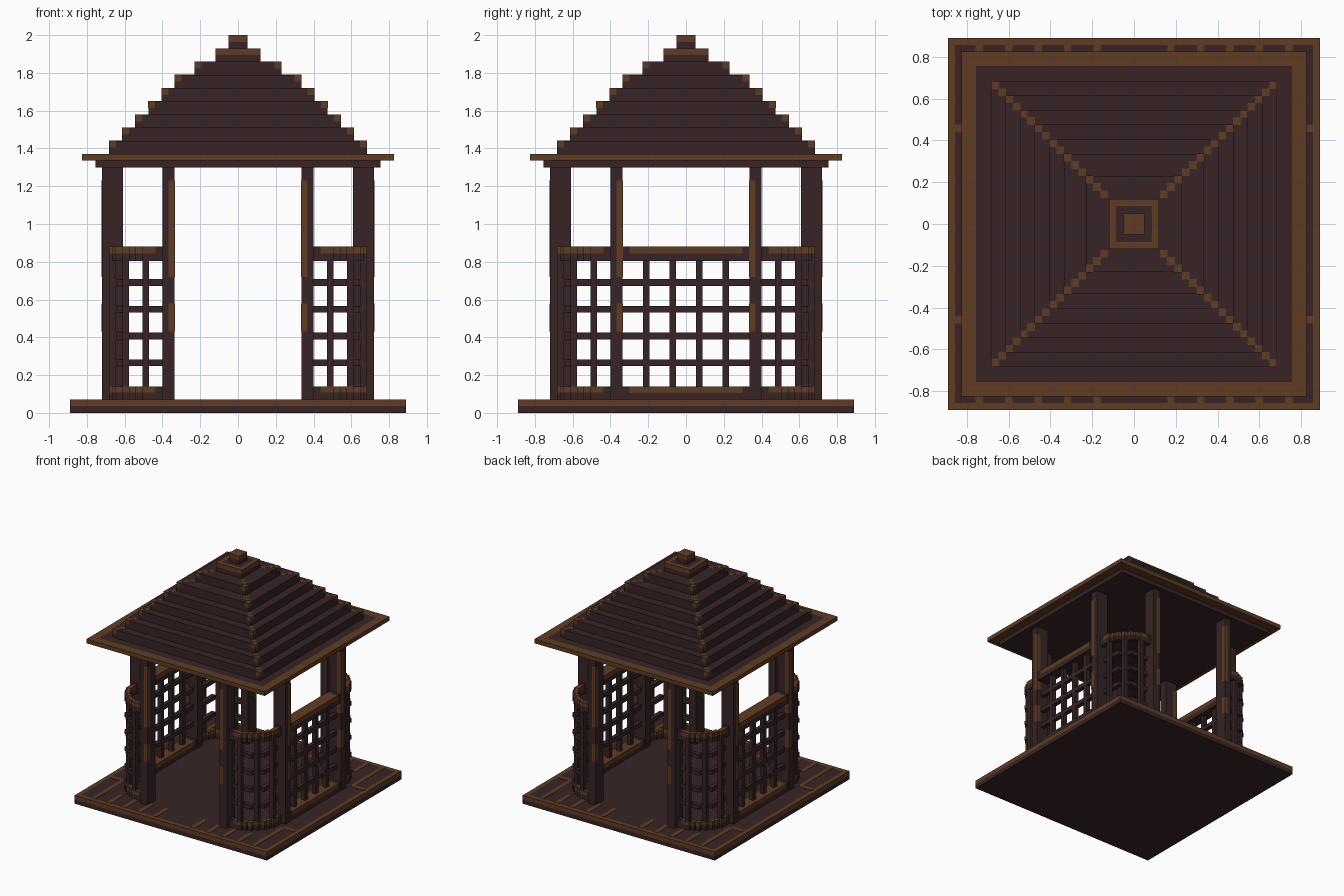
import bpy
import bmesh
from mathutils import Matrix, Vector

if "Cube" in bpy.data.objects:
    bpy.data.objects.remove(bpy.data.objects["Cube"], do_unlink=True)

V = 0.0352            # edge of one block
E = 0.002             # overlay thickness for trim
FLOOR = 0.07
EAVE = 1.37
SIGNS = (-1, 1)


def material(name, rgb):
    m = bpy.data.materials.new(name)
    m.use_nodes = True
    m.diffuse_color = (*rgb, 1)
    m.node_tree.nodes["Principled BSDF"].inputs["Base Color"].default_value = (*rgb, 1)
    return m


DARK = material("dark_wood", (0.038, 0.0175, 0.018))
BROWN = material("brown_wood", (0.115, 0.045, 0.016))


def build(name, mat, boxes):
    """One object from boxes given as (centre, size)."""
    bm = bmesh.new()
    for c, s in boxes:
        m = Matrix.Translation(Vector(c)) @ Matrix.Diagonal((*s, 1))
        bmesh.ops.create_cube(bm, size=1, matrix=m)
    mesh = bpy.data.meshes.new(name)
    bm.to_mesh(mesh)
    bm.free()
    mesh.materials.append(mat)
    ob = bpy.data.objects.new(name, mesh)
    bpy.context.collection.objects.link(ob)
    return ob


def slab(half, z0, z1):
    return ((0, 0, (z0 + z1) / 2), (2 * half, 2 * half, z1 - z0))


def span(x0, x1, y0, y1, z0, z1):
    return (((x0 + x1) / 2, (y0 + y1) / 2, (z0 + z1) / 2),
            (abs(x1 - x0), abs(y1 - y0), abs(z1 - z0)))


def ring(outer, inner, z0, z1):
    out = []
    for s in SIGNS:
        out.append(span(-outer, outer, s * inner, s * outer, z0, z1))
        out.append(span(s * inner, s * outer, -inner, inner, z0, z1))
    return out


def four(boxes):
    """Mirror boxes into all four quadrants."""
    return [((c[0] * sx, c[1] * sy, c[2]), s)
            for c, s in boxes for sx in SIGNS for sy in SIGNS]


def swap(boxes):
    """Add the copies reflected across the diagonal."""
    return boxes + [((c[1], c[0], c[2]), (s[1], s[0], s[2])) for c, s in boxes]


# Floor
build("floor_base", DARK, [slab(0.89, 0, V)])
build("floor_deck", DARK, [slab(0.855, V, FLOOR)])
build("floor_edge", BROWN, ring(0.89, 0.855, V, FLOOR))
seams = []
for i in range(5):
    x = 0.177 + i * 4 * V
    seams.append(span(x - V / 2, x + V / 2, 0.68 if i < 4 else 0.46, 0.855, FLOOR, FLOOR + E))
seams.append(span(0.74, 0.855, 0.44, 0.475, FLOOR, FLOOR + E))
build("floor_seams", BROWN, four(seams))

# Eight posts with worn trim on the outer corner next to each opening
post = [span(0.335, 0.40, 0.61, 0.72, FLOOR, 1.31)]
build("posts", DARK, four(swap(post)))
trim = [span(0.335 - E, 0.367, 0.685, 0.72 + E, a, b)
        for a, b in ((0.72, 1.23), (0.43, 0.58))]
build("post_trim", BROWN, four(swap(trim)))

# Straight lattice panels on the left and right
bar_levels = [0.265 + i * 0.1417 for i in range(4)]
mid = 0.665
lattice, rails, caps = [], [], []
for sx in SIGNS:
    x = sx * mid
    for y in (-0.21, -0.07, 0.07, 0.21):
        lattice.append(((x, y, 0.475), (V, V, 0.74)))
    for z in bar_levels:
        lattice.append(((x, 0, z), (V, 0.68, V)))
    for z0, z1 in ((FLOOR, 0.105), (0.805, 0.845)):
        rails.append(span(x - 0.05, x + 0.05, -0.335, 0.335, z0, z1))
    for z0, z1 in ((0.105, 0.14), (0.845, 0.88)):
        caps.append(span(x - 0.05, x + 0.05, -0.30, 0.30, z0, z1))
        for s in SIGNS:
            rails.append(span(x - 0.05, x + 0.05, s * 0.30, s * 0.335, z0, z1))
build("side_lattice", DARK, lattice)
build("side_rails", DARK, rails)
build("side_rail_caps", BROWN, caps)

# Rounded corner panels stepped along a quarter circle
half_arc = [(0, 7), (1, 7), (2, 7), (3, 6.5), (4, 6)]
arc = half_arc + [(5, 5)] + [(b, a) for a, b in reversed(half_arc)]


def at(i, j, z, size, height, inset=0.0):
    c = [0.40 + V * (k + 0.5) for k in (i, j)]
    if inset:
        c = [min(v, 0.645 - V / 2) for v in c]
    return ((c[0], c[1], z), (size, size, height))


corner_bars, corner_rails, corner_caps = [], [], []
for i, j in arc:
    for z in bar_levels:
        corner_bars.append(at(i, j, z, V * 1.05, V, 1))
    for z in (0.0875, 0.825):
        corner_rails.append(at(i, j, z, V * 1.1, V * 1.14))
    for z in (0.1225, 0.8625):
        target = corner_rails if 0 in (i, j) else corner_caps
        target.append(at(i, j, z, V * 1.1, V))
for i, j in ((2, 7), (5, 5), (7, 2)):
    corner_bars.append(at(i, j, 0.46, V, 0.76))
build("corner_lattice", DARK, four(corner_bars))
build("corner_rails", DARK, four(corner_rails))
build("corner_rail_caps", BROWN, four(corner_caps))

# Eaves
build("ceiling", DARK, [slab(0.755, 1.30, EAVE)])
build("eave_edge", BROWN, ring(0.825, 0.755, 1.335, EAVE))

# Stepped roof with brown hips
halves = [0.683, 0.614, 0.545, 0.475, 0.405, 0.335, 0.23, 0.12]
rise = 0.07
tiers, hips = [], []
for n, half in enumerate(halves[:-1]):
    top = EAVE + (n + 1) * rise
    tiers.append(slab(half, top - rise, top))
    for k in range(round((half - halves[n + 1]) / V)):
        p = half - V * (k + 0.5)
        hips.append(((p, p, top - V / 2), (V + E, V + E, V + E)))
build("roof_tiers", DARK, tiers)
build("roof_hips", BROWN, four(hips))

# Finial
z = EAVE + 7 * rise
build("finial_base", DARK, [slab(0.12, z, z + V), slab(0.086, z + V, z + 2 * V),
                            slab(0.05, z + 2 * V, 2 - V)])
build("finial_rim", BROWN, ring(0.12, 0.086, z + V, z + 2 * V))
build("finial_cap", BROWN, [slab(0.05, 2 - V, 2)])
